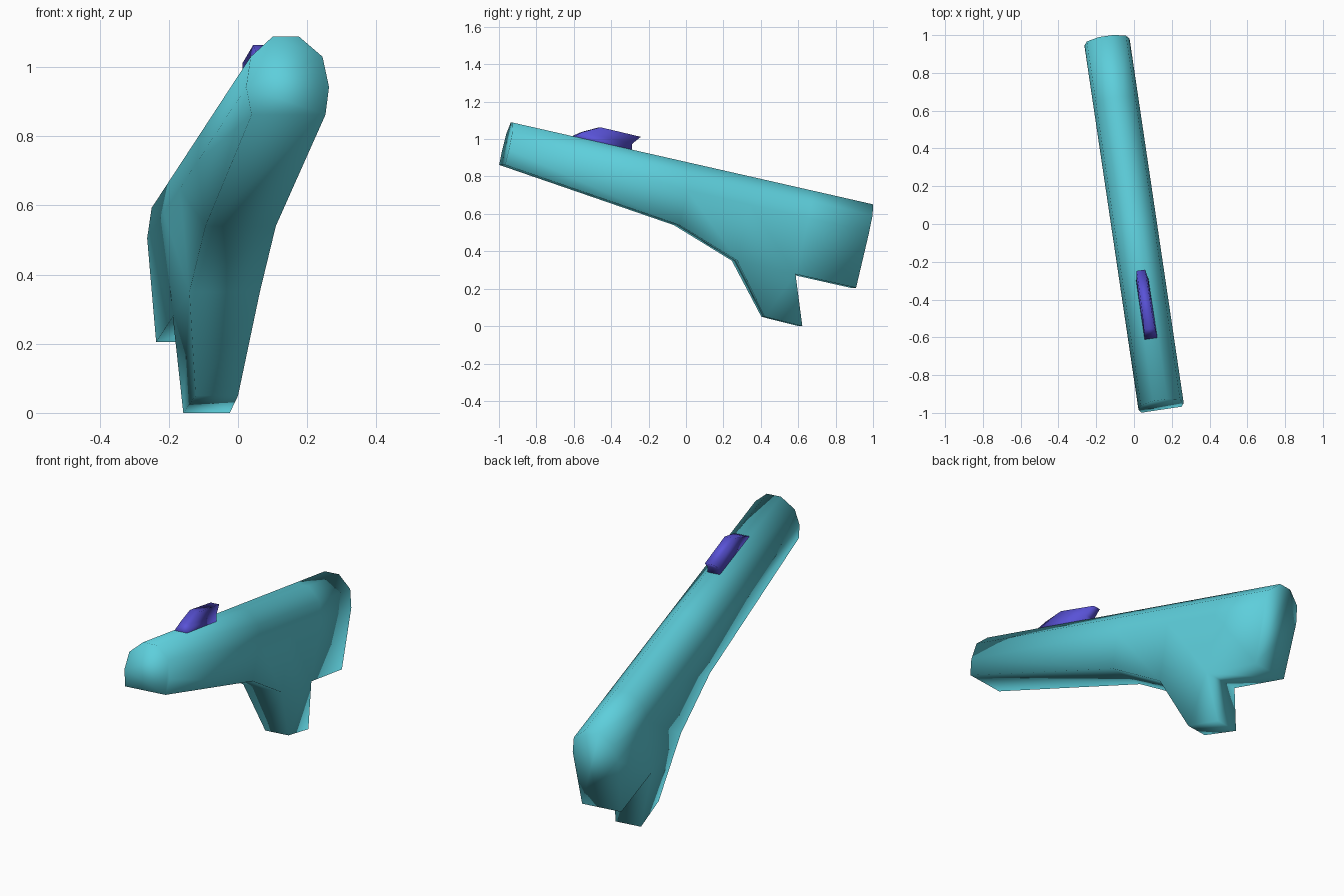
import bpy, bmesh, math
from mathutils import Vector

if "Cube" in bpy.data.objects:
    bpy.data.objects.remove(bpy.data.objects["Cube"])

YAW = math.radians(8.45)
SIDE = Vector((math.cos(YAW), math.sin(YAW), 0))


def place(y, z, v):
    """Point on the turned centre plane, moved sideways by v."""
    return Vector((-y * math.tan(YAW), y, z)) + SIDE * v


def finish(name, bm, color):
    bmesh.ops.recalc_face_normals(bm, faces=bm.faces)
    me = bpy.data.meshes.new(name)
    bm.to_mesh(me)
    bm.free()
    for p in me.polygons:
        p.use_smooth = True
    mat = bpy.data.materials.new(name + "_color")
    mat.diffuse_color = color
    mat.use_nodes = True
    mat.node_tree.nodes["Principled BSDF"].inputs["Base Color"].default_value = mat.diffuse_color
    me.materials.append(mat)
    ob = bpy.data.objects.new(name, me)
    bpy.context.collection.objects.link(ob)
    return ob


# Frame body: rounded-top sections lofted along the sloping top line
TOP_A, TOP_B = Vector((-0.94, 1.09)), Vector((0.995, 0.651))
ALONG = (TOP_B - TOP_A).normalized()
DOWN = Vector((ALONG.y, -ALONG.x))
SECTION = [(0.038, 0.0), (0.105, 0.06), (0.121, 0.15)]     # half width, depth
# lower outline: y, z, half width
LOWER = [(-0.983, 0.862, 0.108), (-0.05, 0.54, 0.103), (0.26, 0.35, 0.103),
         (0.57, 0.278, 0.105), (0.894, 0.205, 0.105)]

bm = bmesh.new()
rings = []
for y, z, half in LOWER:
    b = Vector((y, z))
    top = TOP_A + ALONG * (b - TOP_A).dot(ALONG)
    pts = [(*(top + DOWN * d), h) for h, d in SECTION] + [(y, z, half)]
    right = [bm.verts.new(place(*p)) for p in pts]
    left = [bm.verts.new(place(py, pz, -v)) for py, pz, v in pts]
    rings.append(right + left[::-1])
n = len(rings[0])
for i, (a, b) in enumerate(zip(rings, rings[1:])):
    for k in range(n):
        if i == 2 and k == 3:      # grip grows from this opening
            continue
        bm.faces.new((a[k], a[(k + 1) % n], b[(k + 1) % n], b[k]))
bm.faces.new(rings[0])
bm.faces.new(rings[-1])

# Grip: tapered leg below the opening
rim = [rings[2][3], rings[2][4], rings[3][4], rings[3][3]]
foot = [bm.verts.new(place(*p)) for p in
        ((0.412, 0.05, 0.062), (0.412, 0.05, -0.062), (0.612, 0.0, -0.068), (0.612, 0.0, 0.068))]
for k in range(4):
    j = (k + 1) % 4
    bm.faces.new((rim[k], rim[j], foot[j], foot[k]))
bm.faces.new(foot)
finish("body", bm, (0.11, 0.62, 0.71, 1))

# Sight: small wedge on top, y, z, half width
SIGHT = [(-0.612, 1.012, 0.034), (-0.555, 1.038, 0.029), (-0.46, 1.063, 0.025),
         (-0.245, 1.012, 0.023), (-0.292, 0.975, 0.031), (-0.295, 0.93, 0.034)]
bm = bmesh.new()
right = [bm.verts.new(place(*p)) for p in SIGHT]
left = [bm.verts.new(place(y, z, -v)) for y, z, v in SIGHT]
for k in range(len(SIGHT)):
    j = (k + 1) % len(SIGHT)
    bm.faces.new((right[k], right[j], left[j], left[k]))
bm.faces.new(right)
bm.faces.new(left[::-1])
finish("sight", bm, (0.1, 0.085, 0.68, 1))
